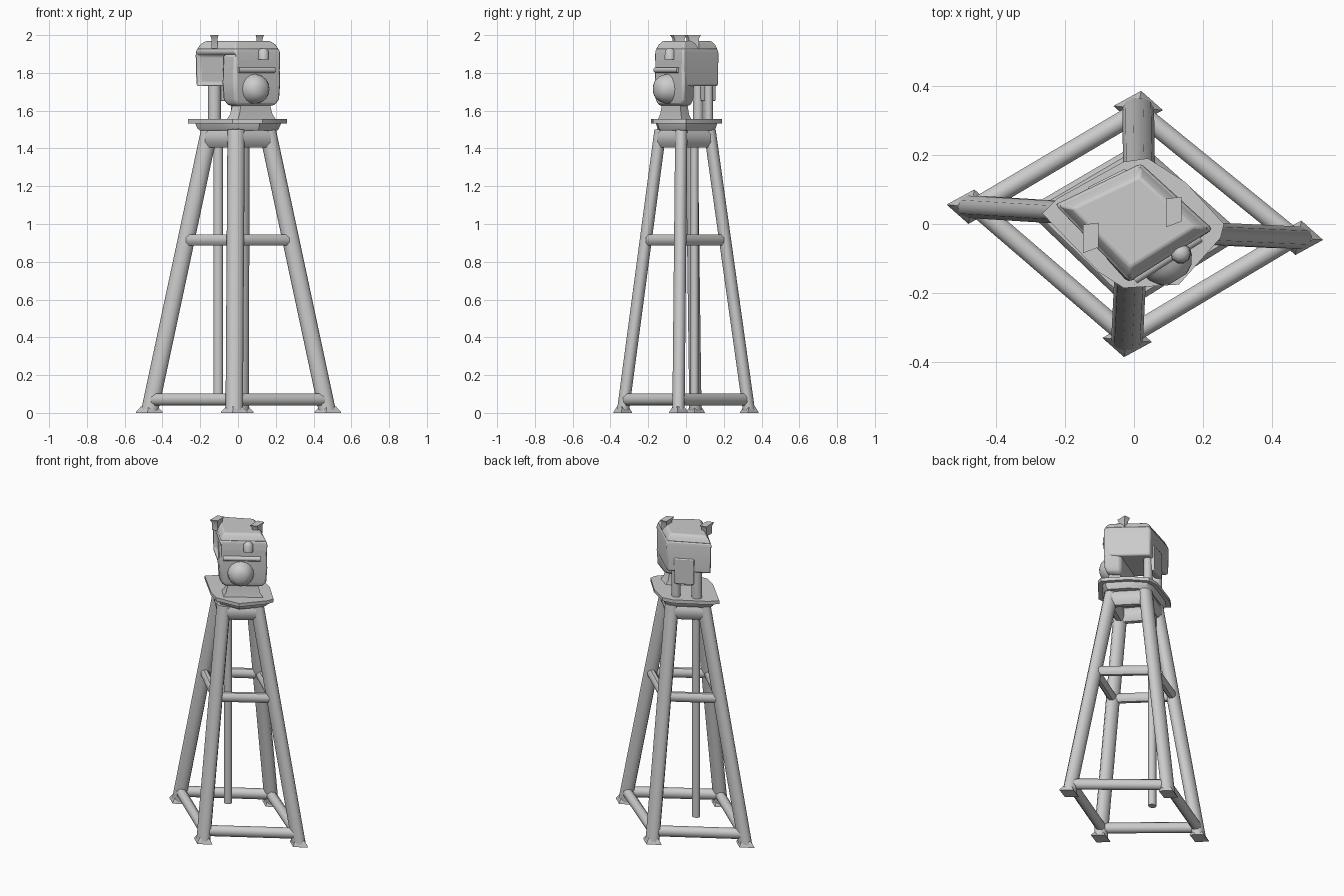
import bpy, bmesh, math
from mathutils import Vector

if "Cube" in bpy.data.objects:
    bpy.data.objects.remove(bpy.data.objects["Cube"])

grey = bpy.data.materials.new("plain_grey")
grey.use_nodes = True
grey.diffuse_color = (0.6, 0.6, 0.6, 1)
grey.node_tree.nodes["Principled BSDF"].inputs["Base Color"].default_value = (0.6, 0.6, 0.6, 1)


def finish(name, bm, bevel, smooth):
    bmesh.ops.recalc_face_normals(bm, faces=bm.faces)
    mesh = bpy.data.meshes.new(name)
    bm.to_mesh(mesh)
    bm.free()
    mesh.materials.append(grey)
    obj = bpy.data.objects.new(name, mesh)
    bpy.context.collection.objects.link(obj)
    if bevel:
        mod = obj.modifiers.new("soft_edges", "BEVEL")
        mod.width, mod.segments, mod.limit_method = bevel, 2, "ANGLE"
    bpy.ops.object.select_all(action="DESELECT")
    obj.select_set(True)
    bpy.context.view_layer.objects.active = obj
    bpy.ops.object.shade_smooth_by_angle(angle=math.radians(smooth))


def loft(name, rings, bevel=0.0, smooth=35, recess=None):
    """Skin a list of matching point loops and cap both ends."""
    bm = bmesh.new()
    loops = [[bm.verts.new(p) for p in ring] for ring in rings]
    n = len(loops[0])
    for low, high in zip(loops, loops[1:]):
        for i in range(n):
            j = (i + 1) % n
            bm.faces.new((low[i], low[j], high[j], high[i]))
    bm.faces.new(loops[0])
    bm.faces.new(loops[-1])
    if recess:
        # Sink a panel into the face that looks along this direction
        bmesh.ops.recalc_face_normals(bm, faces=bm.faces)
        face = max(bm.faces, key=lambda f: f.normal.dot(recess))
        bmesh.ops.inset_region(bm, faces=[face], thickness=0.02)
        bmesh.ops.translate(bm, verts=face.verts, vec=face.normal * -0.025)
    finish(name, bm, bevel, smooth)


def ellipse(c, rx, ry, sides=10, turn=0.0):
    return [(c[0] + rx * math.cos(turn + math.tau * i / sides),
             c[1] + ry * math.sin(turn + math.tau * i / sides), c[2])
            for i in range(sides)]


def outline(points, z, scale=1.0):
    cx = sum(p[0] for p in points) / len(points)
    cy = sum(p[1] for p in points) / len(points)
    return [(cx + (x - cx) * scale, cy + (y - cy) * scale, z) for x, y in points]


def bar(name, a, b, radius, height, sides=8):
    """Tube between two points; height is its vertical half size."""
    a, b = Vector(a), Vector(b)
    side = (b - a).cross(Vector((0, 0, 1))).normalized()
    up = side.cross(b - a).normalized()
    rings = []
    for p in (a, b):
        rings.append([p + side * radius * math.cos(math.tau * (i + 0.5) / sides)
                      + up * height * math.sin(math.tau * (i + 0.5) / sides)
                      for i in range(sides)])
    loft(name, rings, smooth=50)


# Four splayed legs: (name, foot position, top position)
legs = [("right_side", (0.475, -0.04), (0.155, -0.025)),
        ("back", (0.012, 0.335), (0.015, 0.125)),
        ("left_side", (-0.47, 0.05), (-0.15, 0.03)),
        ("front", (-0.02, -0.335), (-0.01, -0.135))]
TOP = 1.5


def on_leg(leg, z):
    return Vector((*leg[1], 0)).lerp(Vector((*leg[2], TOP)), z / TOP)


for leg in legs:
    loft(leg[0] + "_leg", [ellipse(on_leg(leg, z), 0.046, 0.034) for z in (0.01, TOP)], smooth=50)
    foot = on_leg(leg, 0)
    # Flared foot plate
    loft(leg[0] + "_foot", [ellipse(foot + Vector((0, 0, z)), 0.072 * s, 0.05 * s, 4, -0.12)
                            for z, s in ((0, 1), (0.006, 0.97), (0.035, 0.6))])

# Rails joining neighbouring legs
for level, z, radius, height in (("lower", 0.07, 0.03, 0.034),
                                 ("middle", 0.915, 0.026, 0.032),
                                 ("upper", 1.455, 0.035, 0.055)):
    for i, leg in enumerate(legs):
        other = legs[(i + 1) % 4]
        bar(f"{level}_rail_{leg[0]}", on_leg(leg, z), on_leg(other, z), radius, height)

# Hanging pipe inside the frame
loft("inner_pipe", [ellipse((-0.105, 0.045, z), 0.026, 0.022) for z in (0.09, 1.5)], smooth=50)

# Platform deck and its skirt
deck = [(-0.265, 0.03), (-0.22, 0.075), (-0.03, 0.18), (0.04, 0.19), (0.15, 0.12), (0.26, 0.0),
        (0.25, -0.04), (0.13, -0.175), (-0.03, -0.185), (-0.1, -0.14)]
loft("platform_deck", [outline(deck, 1.533), outline(deck, 1.555)])
loft("platform_skirt", [outline(deck, 1.495, 0.78), outline(deck, 1.505, 0.82), outline(deck, 1.535, 0.87)])

# Head: slanted box with a sunken side panel, and a front strip reaching lower
A, B, C, D = (-0.23, 0.055), (0.02, 0.175), (0.228, -0.015), (-0.015, -0.168)
head = [A, B, C, D]
loft("head_body", [outline(head, 1.73, 0.98), outline(head, 1.905), outline(head, 1.93, 0.96)],
     bevel=0.01, recess=Vector((-0.72, -0.69, 0)))
snout = [D, C, (0.14, 0.045), (-0.085, -0.09)]
loft("head_lower_front", [outline(snout, 1.625, 0.82), outline(snout, 1.66, 0.98),
                          outline(snout, 1.75, 1.02), outline(snout, 1.9, 0.98)], bevel=0.015)

# Block hanging on the back face
block = [(-0.135, 0.105), (-0.025, 0.16), (0.0, 0.125), (-0.11, 0.07)]
loft("back_block", [outline(block, 1.65, 0.95), outline(block, 1.82)], bevel=0.006)

# Rounded lens and brow on the front face
facing = Vector((0.53, -0.85, 0)).normalized()
across = Vector((0.85, 0.53, 0))
centre = Vector((0.09, -0.1, 1.715))
lens = []
for depth, r in ((0, 0.08), (0.03, 0.072), (0.055, 0.055), (0.07, 0.03)):
    lens.append([centre + facing * depth + across * r * math.cos(math.tau * i / 16)
                 + Vector((0, 0, r * math.sin(math.tau * i / 16))) for i in range(16)])
loft("front_lens", lens, smooth=60)
bar("front_brow", (0.0, -0.158, 1.815), (0.19, -0.037, 1.815), 0.018, 0.016)

# Top cap with two upright brackets
loft("top_cap", [outline(head, 1.925, 0.96), outline(head, 1.95, 0.88), outline(head, 1.968, 0.76)], bevel=0.006)
for name, x, y in (("left_bracket", -0.125, -0.035), ("right_bracket", 0.115, 0.04)):
    shape = [(x - 0.02, y - 0.045), (x + 0.02, y - 0.03), (x + 0.02, y + 0.035), (x - 0.02, y + 0.03)]
    loft(name, [outline(shape, 1.93, 0.8), outline(shape, 1.98, 0.8), outline(shape, 2.0, 1.1)])
loft("top_knob", [ellipse((0.135, -0.085, z), r, r)
                  for z, r in ((1.87, 0.03), (1.915, 0.028), (1.93, 0.014))], smooth=60)

# Supports between deck and head
for name, x, y, r in (("rear_post", -0.125, 0.065, 0.034), ("back_post", -0.01, 0.12, 0.028)):
    loft(name, [ellipse((x, y, z), r, r * 0.85) for z in (1.55, 1.74)], smooth=50)
loft("pedestal", [outline(snout, 1.55, 0.85), outline(snout, 1.58, 0.72), outline(snout, 1.64, 0.62)])
